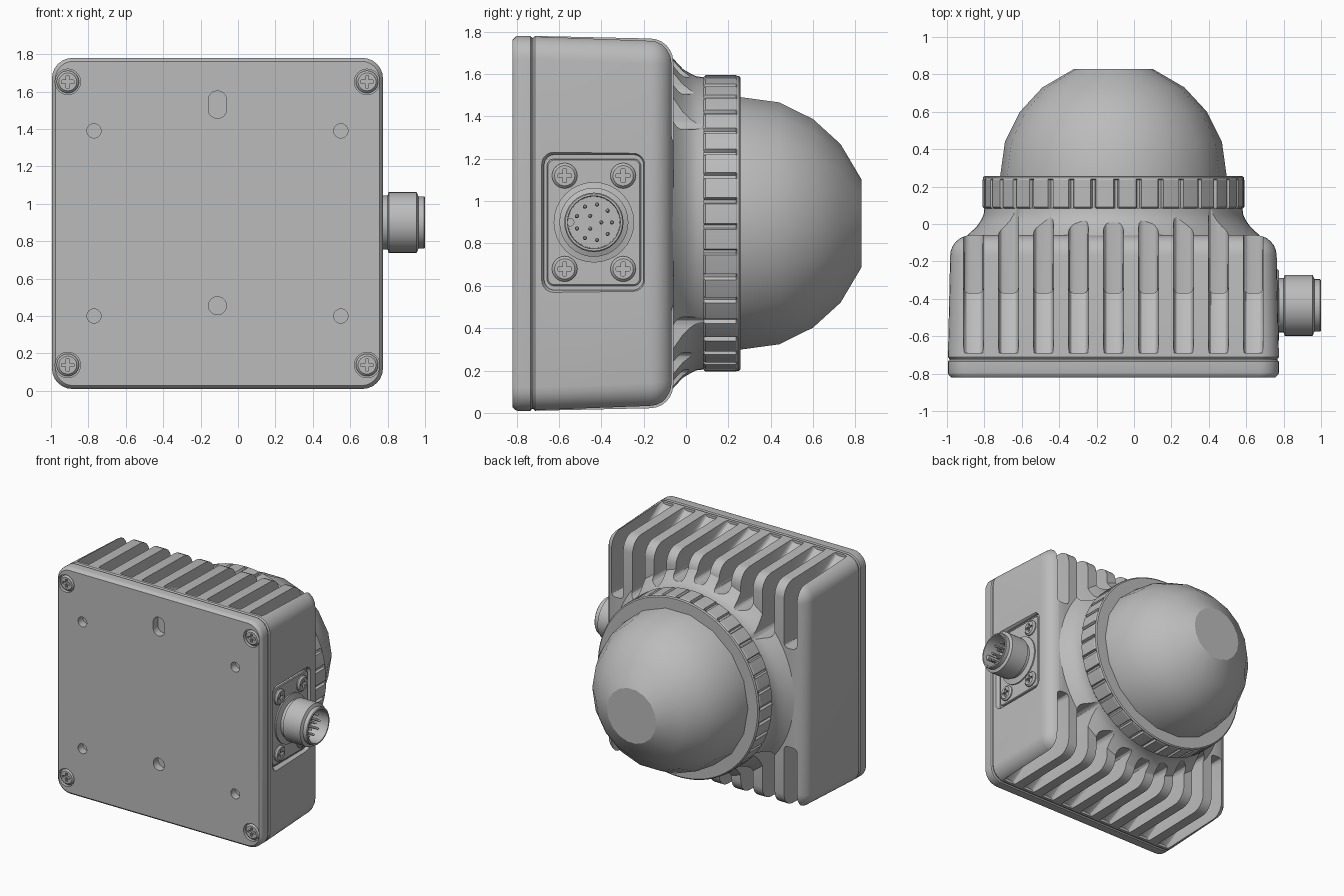
import bpy, bmesh
from math import sin, cos, pi, tau, sqrt
from mathutils import Vector

cube = bpy.data.objects.get("Cube")
if cube:
    bpy.data.objects.remove(cube, do_unlink=True)

grey = bpy.data.materials.new("neutral grey")
grey.use_nodes = True
COLOUR = (0.5, 0.5, 0.5, 1)
grey.diffuse_color = COLOUR
grey.node_tree.nodes["Principled BSDF"].inputs["Base Color"].default_value = COLOUR

CX, CZ = -0.11, 0.895      # centre of the housing
HALF = 0.885               # half width of the housing
PY, PZ = -0.435, 0.9       # centre of the side connector


# ---------- helpers ----------
def finish(name, bm, smooth=30):
    bmesh.ops.recalc_face_normals(bm, faces=bm.faces)
    me = bpy.data.meshes.new(name)
    bm.to_mesh(me)
    bm.free()
    me.materials.append(grey)
    ob = bpy.data.objects.new(name, me)
    bpy.context.collection.objects.link(ob)
    activate(ob)
    bpy.ops.object.shade_smooth_by_angle(angle=smooth * pi / 180)
    return ob


def activate(ob):
    bpy.ops.object.select_all(action='DESELECT')
    ob.select_set(True)
    bpy.context.view_layer.objects.active = ob


def loft(name, rings, axis, centre, smooth=30):
    """Skin outlines [(depth, [(u, v)...])...] along the x or y axis, capped."""
    bm = bmesh.new()
    loops = []
    for w, pts in rings:
        a, b = centre
        loops.append([bm.verts.new((w, a + u, b + v) if axis == 'X' else (a + u, w, b + v))
                      for u, v in pts])
    n = len(loops[0])
    for lo, hi in zip(loops, loops[1:]):
        for i in range(n):
            j = (i + 1) % n
            bm.faces.new((lo[i], lo[j], hi[j], hi[i]))
    bm.faces.new(loops[0])
    bm.faces.new(loops[-1])
    return finish(name, bm, smooth)


def circle(r, n):
    return [(r * cos(tau * i / n), r * sin(tau * i / n)) for i in range(n)]


def round_rect(hu, hv, r, n=6):
    pts = []
    for k, (su, sv) in enumerate(((1, 1), (-1, 1), (-1, -1), (1, -1))):
        for i in range(n + 1):
            a = (k + i / n) * pi / 2
            pts.append((su * (hu - r) + r * cos(a), sv * (hv - r) + r * sin(a)))
    return pts


def lathe(name, profile, axis, centre, n=32, smooth=30):
    return loft(name, [(w, circle(r, n)) for w, r in profile], axis, centre, smooth)


def boolean(ob, others, op='DIFFERENCE'):
    for other in others:
        other.hide_render = True
        mod = ob.modifiers.new("cut", 'BOOLEAN')
        mod.operation, mod.object, mod.solver = op, other, 'EXACT'
        activate(ob)
        bpy.ops.object.modifier_apply(modifier=mod.name)
        bpy.data.objects.remove(other, do_unlink=True)
    activate(ob)
    bpy.ops.object.shade_smooth_by_angle(angle=pi / 6)


def screw(name, axis, centre, w, out, r):
    """Domed cross-head screw whose top sits at depth w, facing out (+1 or -1)."""
    head = lathe(name, [(w - out * 0.04, r), (w - out * 0.012, r), (w, r * 0.8)], axis, centre, 24)
    arm, thin = r * 0.55, r * 0.15
    slots = [loft("slot_cutter", [(w - out * 0.02, round_rect(a, b, 0.003, 2)),
                                  (w + out * 0.02, round_rect(a, b, 0.003, 2))], axis, centre)
             for a, b in ((arm, thin), (thin, arm))]
    boolean(head, slots)


# ---------- mounting plate ----------
def square(inset, r=0.11):
    return round_rect(HALF - inset, HALF - inset, r - inset * 0.8)


plate = loft("mounting_plate", [(-0.82, square(0.018)), (-0.805, square(0.003)), (-0.795, square(0)),
                                (-0.735, square(0)), (-0.728, square(0.008)), (-0.715, square(0.01))],
             'Y', (CX, CZ))
corners = [(CX + sx * 0.8, CZ + sz * 0.757) for sx in (-1, 1) for sz in (-1, 1)]
cuts = [lathe("bore_cutter", [(-0.85, 0.068), (-0.795, 0.068)], 'Y', c) for c in corners]
for sx in (-1, 1):
    for sz in (-1, 1):
        cuts.append(lathe("hole_cutter", [(-0.85, 0.038), (-0.76, 0.038)], 'Y', (CX + sx * 0.66, CZ + sz * 0.495)))
cuts.append(lathe("hole_cutter", [(-0.85, 0.048), (-0.76, 0.048)], 'Y', (CX, 0.455)))
slot = round_rect(0.049, 0.073, 0.048)
cuts.append(loft("slot_cutter", [(-0.85, slot), (-0.76, slot)], 'Y', (CX, 1.53)))
boolean(plate, cuts)
for c in corners:
    screw("plate_screw", 'Y', c, -0.818, -1, 0.06)

# ---------- finned housing with flared neck ----------
rings = [(-0.722, square(0.008)), (-0.712, square(0))]
for i in range(7):
    a = i / 6 * pi / 2
    rings.append((-0.17 + 0.11 * sin(a), square(0.012 + 0.11 * (1 - cos(a)), 0.13)))
housing = loft("finned_housing", rings, 'Y', (CX, CZ))
neck = lathe("neck", [(-0.3, 0.6), (-0.13, 0.845), (-0.09, 0.815), (-0.05, 0.77), (-0.015, 0.732),
                      (0.02, 0.708), (0.05, 0.694), (0.085, 0.69)], 'Y', (CX, CZ), 64)
boolean(housing, [neck], 'UNION')


def groove(dx, side):
    end = max(0.385, sqrt(max(0, 0.715 ** 2 - dx ** 2)))
    knee = max(end + 0.02, 0.66)
    profile = [(-0.69, 1.1), (-0.69, 0.865), (-0.37, knee), (-0.37, end), (0.1, end), (0.1, 1.1)]
    bm = bmesh.new()
    face = bm.faces.new([bm.verts.new((CX + dx - 0.053, y, CZ + side * z)) for y, z in profile])
    geo = bmesh.ops.extrude_face_region(bm, geom=[face])["geom"]
    bmesh.ops.translate(bm, vec=Vector((0.106, 0, 0)), verts=[v for v in geo if isinstance(v, bmesh.types.BMVert)])
    bmesh.ops.recalc_face_normals(bm, faces=bm.faces)
    # Round the long floor edges of the groove
    floor = [e for e in bm.edges if abs(e.verts[0].co.x - e.verts[1].co.x) < 0.01
             and all(abs(v.co.z - CZ) < 1 for v in e.verts)]
    bmesh.ops.bevel(bm, geom=floor, offset=0.03, segments=3, profile=0.5, affect='EDGES')
    return finish("groove_cutter", bm)


boolean(housing, [groove(i * 0.187, s) for i in range(-4, 5) for s in (-1, 1)])

# ---------- side connector ----------
recess = loft("recess_cutter", [(0.735, round_rect(0.235, 0.32, 0.05)), (0.755, round_rect(0.235, 0.32, 0.05)),
                                (0.78, round_rect(0.25, 0.335, 0.06))], 'X', (PY, PZ))
boolean(housing, [recess])
loft("connector_plate", [(0.72, round_rect(0.222, 0.3, 0.035)), (0.75, round_rect(0.222, 0.3, 0.035)),
                         (0.755, round_rect(0.216, 0.294, 0.03))], 'X', (PY, PZ))
for sy in (-1, 1):
    for sz in (-1, 1):
        screw("connector_screw", 'X', (PY + sy * 0.138, PZ + sz * 0.22), 0.775, 1, 0.06)
lathe("connector_shell", [(0.74, 0.19), (0.765, 0.19), (0.77, 0.165), (0.775, 0.145), (0.8, 0.145),
                          (0.806, 0.163), (0.955, 0.163), (0.965, 0.14), (0.995, 0.14), (1.0, 0.135),
                          (1.0, 0.125), (0.86, 0.122)], 'X', (PY, PZ))
for count, radius in ((9, 0.085), (3, 0.035)):
    for u, v in circle(radius, count):
        lathe("connector_pin", [(0.85, 0.01), (0.945, 0.01), (0.955, 0.005)], 'X', (PY + u, PZ + v), 10)
lathe("connector_key", [(0.85, 0.02), (0.97, 0.02)], 'X', (PY - 0.112, PZ), 12)


# ---------- grip collar ----------
def toothed(outer, inner, teeth=36):
    pts = []
    for i in range(teeth):
        for f, r in ((0, outer), (0.38, outer), (0.76, outer), (0.82, inner), (0.94, inner)):
            a = tau * (i + f) / teeth
            pts.append((r * cos(a), r * sin(a)))
    return pts


loft("grip_collar", [(0.078, toothed(0.685, 0.68)), (0.092, toothed(0.7, 0.682)), (0.235, toothed(0.7, 0.682)),
                     (0.24, toothed(0.697, 0.697)), (0.25, toothed(0.697, 0.697)), (0.257, toothed(0.688, 0.688))],
     'Y', (CX, CZ))

# ---------- faceted dome ----------
lathe("dome", [(0.2, 0.61), (0.26, 0.605), (0.44, 0.58), (0.6, 0.5), (0.73, 0.38), (0.828, 0.212)],
      'Y', (CX, CZ), 18, 28)
